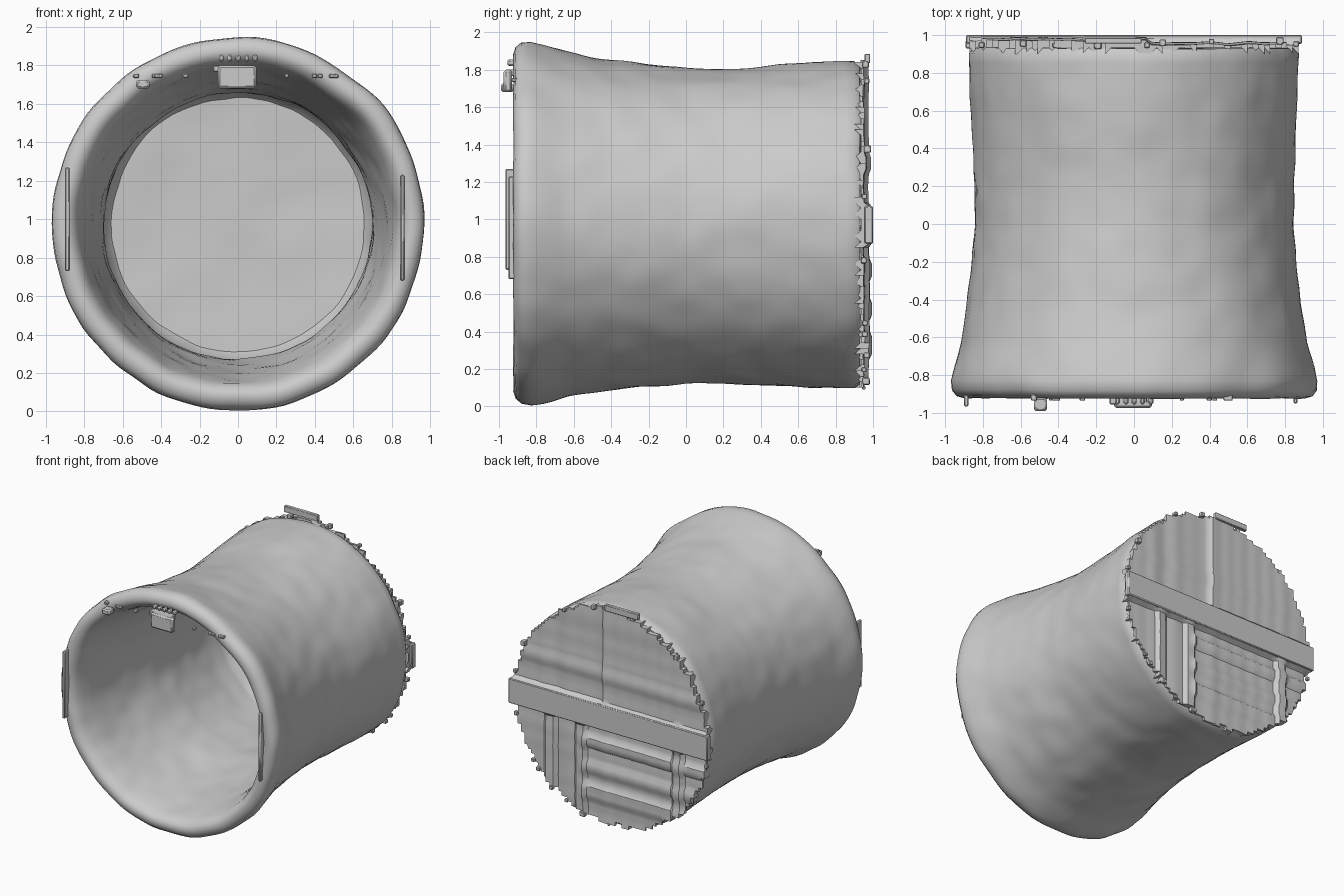
import bpy, bmesh, math, random
from mathutils import Vector, noise

if "Cube" in bpy.data.objects:
    bpy.data.objects.remove(bpy.data.objects["Cube"])

random.seed(4)


def finish(bm, name, angle=40):
    bmesh.ops.recalc_face_normals(bm, faces=bm.faces)
    me = bpy.data.meshes.new(name)
    bm.to_mesh(me)
    bm.free()
    ob = bpy.data.objects.new(name, me)
    bpy.context.collection.objects.link(ob)
    bpy.ops.object.select_all(action='DESELECT')
    bpy.context.view_layer.objects.active = ob
    ob.select_set(True)
    bpy.ops.object.shade_smooth_by_angle(angle=math.radians(angle))
    return ob


def resample(pts, step):
    out = []
    for (r0, y0), (r1, y1) in zip(pts, pts[1:]):
        n = max(1, round(math.hypot(r1 - r0, y1 - y0) / step))
        out += [(r0 + (r1 - r0) * i / n, y0 + (y1 - y0) * i / n) for i in range(n)]
    return out + [pts[-1]]


# hand-shaped vessel lying on its side: (radius, y) from back centre to inner floor
profile = [(0, .93), (.5, .93), (.855, .93), (.875, .90), (.868, .7), (.853, .45),
           (.842, .2), (.843, 0), (.86, -.2), (.885, -.42), (.92, -.63), (.955, -.76),
           (.97, -.83), (.965, -.88), (.94, -.91), (.90, -.922), (.865, -.91),
           (.835, -.87), (.81, -.78), (.78, -.6), (.745, -.35), (.71, -.1),
           (.695, .1), (.70, .35), (.71, .6), (.70, .76), (.66, .81), (.4, .82), (0, .82)]


def body_point(r, y, a):
    d = Vector((math.cos(a) * 1.6, y * 1.8, math.sin(a) * 1.6))
    k = min(1, r / .5)
    rr = r + k * (.010 * noise.noise(d * 1.3) + .008 * noise.noise(d * 3.5 + Vector((5, 2, 1))))
    yy = y + .008 * noise.noise(Vector((r * math.cos(a), y, r * math.sin(a))) * 4)
    cz = .963 + .012 * min(1, abs(y - .15))
    return (rr * math.cos(a), yy, cz + rr * math.sin(a))


N = 128
bm = bmesh.new()
rings = []
for r, y in resample(profile, .045):
    if r == 0:
        rings.append([bm.verts.new(body_point(0, y, 0))])
    else:
        rings.append([bm.verts.new(body_point(r, y, math.tau * i / N)) for i in range(N)])
for a, b in zip(rings, rings[1:]):
    for i in range(N):
        j = (i + 1) % N
        if len(a) == 1:
            bm.faces.new((a[0], b[i], b[j]))
        elif len(b) == 1:
            bm.faces.new((a[i], a[j], b[0]))
        else:
            bm.faces.new((a[i], a[j], b[j], b[i]))
finish(bm, "vessel_body")


# rough ridged plate on the back, with a stepped outline
def back_height(x, z):
    if .86 < z < 1.08:                                  # broad cross band
        return .998
    h = .95 + .012 * noise.noise(Vector((x * 9, 0, 3))) + .006 * noise.noise(Vector((0, z * 9, 7)))
    if z >= 1.08:
        if x < .07:
            h += .022                                   # raised upper panel
        if 1.24 < z < 1.34:
            h += .012
    else:
        for c in (.55, .27, -.6):                       # upright ridges
            if abs(x - c) < .045:
                h += .028
        if x < .25:
            for c in (.72, .52, .32):                   # level ridges
                if abs(z - c) < .05:
                    h += .02
    return min(h, .995)


S = .03
bm = bmesh.new()
grid = {}


def plate_vert(i, k):
    if (i, k) not in grid:
        x, z = i * S, .97 + k * S
        grid[i, k] = bm.verts.new((x, back_height(x, z), z))
    return grid[i, k]


for i in range(-32, 32):
    for k in range(-32, 32):
        x, z = (i + .5) * S, (k + .5) * S
        a = math.atan2(z, x)
        limit = .865 + .022 * noise.noise(Vector((math.cos(a), math.sin(a), 0)) * 9)
        if math.hypot(x, z) < limit:
            bm.faces.new([plate_vert(i + p, k + q) for p, q in ((0, 0), (0, 1), (1, 1), (1, 0))])
border = [e for e in bm.edges if e.is_boundary]
skirt = bmesh.ops.extrude_edge_only(bm, edges=border)['geom']
for v in skirt:
    if isinstance(v, bmesh.types.BMVert):
        v.co.y = .90 if random.random() < .4 else .935
finish(bm, "back_plate", 35)


# small lumps and chips
def block(name, x0, x1, y0, y1, z0, z1, bevel=.006):
    bm = bmesh.new()
    bmesh.ops.create_cube(bm, size=1)
    for v in bm.verts:
        v.co = Vector(((x0 + x1) / 2 + v.co.x * (x1 - x0), (y0 + y1) / 2 + v.co.y * (y1 - y0),
                       (z0 + z1) / 2 + v.co.z * (z1 - z0)))
    bmesh.ops.bevel(bm, geom=bm.edges[:], offset=bevel, segments=1, affect='EDGES')
    return finish(bm, name)


block("cross_band_end", -.89, .89, .955, 1.0, .87, 1.07)
block("rim_tab", -.105, .095, -.975, -.93, 1.68, 1.80, .012)
block("rim_tab_foot", -.13, .07, -.955, -.89, 1.765, 1.80)
block("rim_tab_small", -.53, -.46, -.99, -.92, 1.68, 1.725, .01)
block("rim_ridge_left", -.90, -.875, -.965, -.90, .73, 1.27)
block("rim_ridge_right", .845, .865, -.95, -.89, .68, 1.23)
block("top_back_strip", -.26, .04, .955, .985, 1.835, 1.885, .004)

# row of teeth above the rim tab
for i in range(5):
    x = -.10 + i * .044
    block(f"rim_tooth_{i + 1}", x, x + .026, -.955, -.91, 1.82, 1.855, .008)

# thin chips along the rim
for i in range(12):
    x = random.choice((-1, 1)) * random.uniform(.2, .55)
    w = random.uniform(.015, .04)
    block(f"rim_chip_{i + 1}", x, x + w, -.935, -.90, 1.735, 1.755, .004)

# loose crumbs round the back edge
for i in range(22):
    a = random.uniform(0, math.tau)
    x, z, s = .872 * math.cos(a), .97 + .872 * math.sin(a), random.uniform(.008, .02)
    y = random.uniform(.94, .97)
    block(f"back_crumb_{i + 1}", x - s, x + s, y - s, y + s, z - s, z + s, .004)
